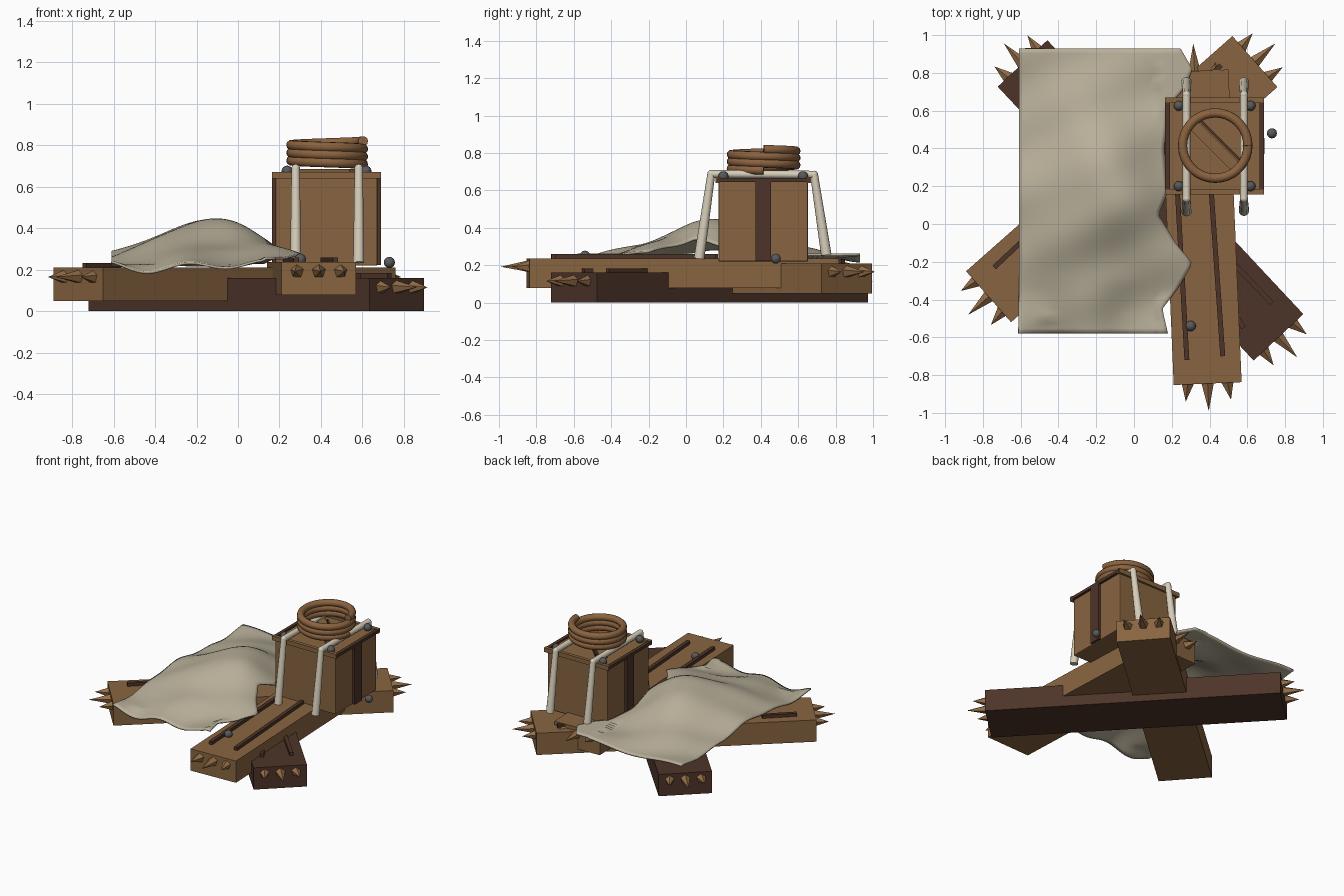
import bpy, bmesh, math
from mathutils import Vector

if "Cube" in bpy.data.objects:
    bpy.data.objects.remove(bpy.data.objects["Cube"])


def material(name, rgb):
    m = bpy.data.materials.new(name)
    m.use_nodes = True
    m.diffuse_color = (*rgb, 1)
    node = next(n for n in m.node_tree.nodes if n.type == 'BSDF_PRINCIPLED')
    node.inputs["Base Color"].default_value = (*rgb, 1)
    return m


WOOD = material("brown wood", (.25, .13, .052))
DARK = material("dark wood", (.075, .034, .022))
SPIKE = material("carved spike wood", (.30, .155, .065))
ROPE = material("rope brown", (.26, .125, .05))
CLOTH = material("canvas beige", (.48, .43, .32))
STRAP = material("cream strap", (.68, .62, .49))
IRON = material("grey iron", (.1, .1, .105))


def finish(obj, name, mat, smooth=False):
    obj.name = name
    obj.data.materials.append(mat)
    if smooth:
        bpy.ops.object.select_all(action='DESELECT')
        bpy.context.view_layer.objects.active = obj
        obj.select_set(True)
        bpy.ops.object.shade_smooth_by_angle(angle=math.radians(50))
    return obj


def plank(name, a, b, width, z0, z1, mat):
    """Box running between two ground points."""
    a, b = Vector(a), Vector(b)
    d, mid = b - a, (a + b) / 2
    bpy.ops.mesh.primitive_cube_add(size=1, location=(mid.x, mid.y, (z0 + z1) / 2),
                                    rotation=(0, 0, math.atan2(d.y, d.x)))
    obj = bpy.context.object
    obj.scale = (d.length, width, z1 - z0)
    return finish(obj, name, mat)


def cone(name, p, q, r1, r2, sides, mat, smooth=False):
    """Tapered rod from p to q."""
    p, q = Vector(p), Vector(q)
    bpy.ops.mesh.primitive_cone_add(vertices=sides, radius1=r1, radius2=r2, depth=(q - p).length,
                                    location=(p + q) / 2)
    obj = bpy.context.object
    obj.rotation_euler = (q - p).to_track_quat('Z', 'Y').to_euler()
    return finish(obj, name, mat, smooth)


def ball(name, loc, r):
    bpy.ops.mesh.primitive_uv_sphere_add(segments=12, ring_count=8, radius=r, location=loc)
    return finish(bpy.context.object, name, IRON, True)


def beam(name, a, b, z0, mat):
    """Thick plank with three spikes in each end."""
    plank(name, a, b, .36, z0, z0 + .16, mat)
    for near, far in ((a, b), (b, a)):
        out = (Vector(near) - Vector(far)).normalized()
        side = Vector((-out.y, out.x))
        for k in (-1, 0, 1):
            base = Vector(near) + side * k * .105 - out * .01
            tip = base + out * (.10 if k else .155) + side * k * .015
            cone(name + "_spike", (*base, z0 + .115), (*tip, z0 + .115), .036, 0, 5, SPIKE)


# crossed beams
beam("lower_beam", (.765, -.60), (-.59, .85), 0, DARK)
beam("middle_beam", (-.77, -.385), (.64, .86), .05, WOOD)
beam("upper_beam", (.39, -.845), (.32, .81), .077, WOOD)

# raised battens along the beams
for a, b, z in (((.23, .17), (.28, -.72), .236), ((.41, .16), (.47, -.70), .236),
                ((-.57, -.07), (-.74, -.23), .209), ((.46, .84), (.28, .66), .209),
                ((.50, -.18), (.73, -.42), .159), ((.55, -.50), (.58, -.55), .159)):
    plank("batten", a, b, .026, z - .01, z + .024, DARK)
ball("beam_rivet", (.30, -.54, .25), .028)
ball("loose_rivet", (.73, .48, .235), .027)

# crate with gently bulging sides
CX, CY = .427, .413
bpy.ops.mesh.primitive_cube_add(size=1, location=(CX, CY, .437))
crate = bpy.context.object
crate.scale = (.49, .48, .435)
finish(crate, "crate", WOOD)
bevel = crate.modifiers.new("soft edges", 'BEVEL')
bevel.width = .015
bevel.segments = 2
for s in (-1, 1):
    x, y = CX + s * .25, CY + s * .243
    plank("side_rim", (x, CY - .25), (x, CY + .25), .025, .645, .667, DARK)
    plank("end_rim", (CX - .262, y), (CX + .262, y), .025, .64, .672, WOOD)
    plank("side_band", (x, CY - .042), (x, CY + .042), .026, .222, .655, DARK)
    for t in (-1, 1):
        ball("corner_rivet", (CX + s * .19, CY + t * .213, .675), .027)
plank("lid_brace", (.29, .55), (.56, .28), .06, .65, .685, WOOD)
plank("lid_brace_edge", (.33, .57), (.58, .32), .012, .65, .68, DARK)

# straps over the crate
for x in (.278, .582):
    front, back = (x, .135, .688), (x, .685, .684)
    cone("strap_front", (x, .07, .235), front, .028, .021, 10, STRAP, True)
    cone("strap_top", front, back, .021, .021, 10, STRAP, True)
    cone("strap_back", back, (x, .75, .255), .021, .028, 10, STRAP, True)
    for p in (front, back):
        bpy.ops.mesh.primitive_uv_sphere_add(segments=10, ring_count=8, radius=.0215, location=p)
        finish(bpy.context.object, "strap_bend", STRAP, True)

# coiled rope
curve = bpy.data.curves.new("rope_coil", 'CURVE')
curve.dimensions = '3D'
curve.bevel_depth = .0245
curve.bevel_resolution = 3
curve.use_fill_caps = True
spline = curve.splines.new('POLY')
STEPS, TURNS = 108, 3
spline.points.add(STEPS)
for i, p in enumerate(spline.points):
    t = i / STEPS
    ang = -2 * math.pi * TURNS * t
    p.co = (.43 + .173 * math.cos(ang), .415 + .173 * math.sin(ang), .708 + .112 * t, 1)
rope = bpy.data.objects.new("rope_coil", curve)
bpy.context.collection.objects.link(rope)
finish(rope, "rope_coil", ROPE)

# draped canvas with a torn edge
TEAR = ((-.58, .18), (-.45, .15), (-.33, .24), (-.21, .31), (-.10, .22), (.05, .13),
        (.17, .18), (.40, .16), (.62, .18), (.72, .27), (.82, .31), (.94, .24))


def torn_edge(y):
    for (y0, x0), (y1, x1) in zip(TEAR, TEAR[1:]):
        if y <= y1:
            return x0 + (x1 - x0) * (y - y0) / (y1 - y0)
    return TEAR[-1][1]


def drape(x, y):
    hump = .19 * math.exp(-((x + .2) / .32) ** 2 - ((y - .15) / .40) ** 2)
    ridge = .05 * math.exp(-((x - .05 + .4 * y) / .2) ** 2) * math.exp(-(y / .5) ** 2)
    folds = .010 * math.sin(9 * x + 7 * y) + .007 * math.sin(17 * y - 8 * x)
    hem = max(0, (-.3 - y) / .28)
    z = .238 + hump + ridge + folds - .02 * hem + .02 * hem * math.cos(16 * (x + .25))
    # rest on whatever beam lies below
    floor = .262 if x > .13 else .225 if y > -.5 else .19
    return max(z, floor)


NX, NY = 36, 56
bm = bmesh.new()
rows = []
for j in range(NY + 1):
    y = -.58 + 1.51 * j / NY
    right = torn_edge(y)
    row = []
    for i in range(NX + 1):
        x = -.61 + (right + .61) * i / NX
        row.append(bm.verts.new((x, y, drape(x, y))))
    rows.append(row)
for lo, hi in zip(rows, rows[1:]):
    for i in range(NX):
        bm.faces.new((lo[i], lo[i + 1], hi[i + 1], hi[i]))
mesh = bpy.data.meshes.new("canvas")
bm.to_mesh(mesh)
bm.free()
canvas = bpy.data.objects.new("canvas", mesh)
bpy.context.collection.objects.link(canvas)
finish(canvas, "canvas", CLOTH, True)
thick = canvas.modifiers.new("thickness", 'SOLIDIFY')
thick.thickness = .012
